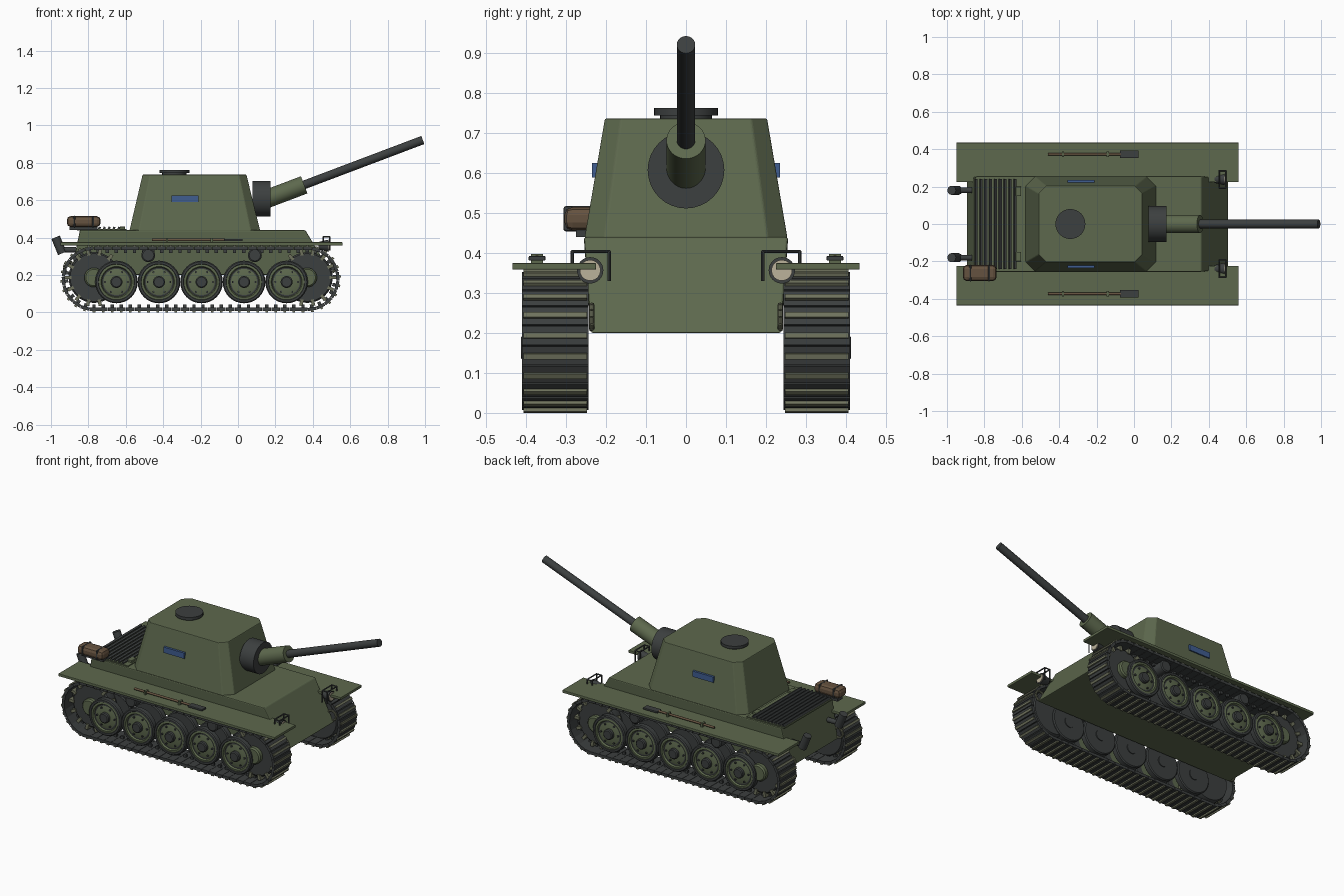
import bpy, bmesh, math
from mathutils import Matrix, Vector

if "Cube" in bpy.data.objects:
    bpy.data.objects.remove(bpy.data.objects["Cube"])


def mat(name, c):
    m = bpy.data.materials.new(name)
    m.diffuse_color = (*c, 1)
    m.use_nodes = True
    m.node_tree.nodes["Principled BSDF"].inputs["Base Color"].default_value = m.diffuse_color
    return m


GREEN = mat("green", (0.11, 0.14, 0.075))
LIGHT = mat("light_green", (0.16, 0.17, 0.11))
DARK = mat("dark_metal", (0.045, 0.05, 0.05))
BLUE = mat("blue_glass", (0.05, 0.11, 0.28))
BROWN = mat("brown", (0.13, 0.085, 0.05))
CREAM = mat("cream", (0.5, 0.45, 0.33))


def finish(name, bm, m, mirror=False, bevel=0, smooth=False):
    bmesh.ops.recalc_face_normals(bm, faces=bm.faces)
    me = bpy.data.meshes.new(name)
    bm.to_mesh(me)
    bm.free()
    me.materials.append(m)
    ob = bpy.data.objects.new(name, me)
    bpy.context.collection.objects.link(ob)
    if bevel:
        b = ob.modifiers.new("Bevel", "BEVEL")
        b.width, b.segments = bevel, 2
    if mirror:
        mm = ob.modifiers.new("Mirror", "MIRROR")
        mm.use_axis = (False, True, False)
    if smooth:
        bpy.context.view_layer.objects.active = ob
        bpy.ops.object.select_all(action="DESELECT")
        ob.select_set(True)
        bpy.ops.object.shade_smooth_by_angle(angle=math.radians(35))
    return ob


def add_box(bm, c, s, ang=0):
    bmesh.ops.create_cube(bm, size=1, matrix=Matrix.Translation(c) @ Matrix.Rotation(ang, 4, "Y")
                          @ Matrix.Diagonal((*s, 1)))


def add_rod(bm, a, b, r, r2=None, n=32):
    a, b = Vector(a), Vector(b)
    d = b - a
    bmesh.ops.create_cone(bm, cap_ends=True, segments=n, radius1=r, radius2=r if r2 is None else r2,
                          depth=d.length, matrix=Matrix.Translation((a + b) / 2)
                          @ d.to_track_quat("Z", "Y").to_matrix().to_4x4())


def boxes(name, items, m, **k):
    bm = bmesh.new()
    for i in items:
        add_box(bm, *i)
    return finish(name, bm, m, **k)


def rods(name, items, m, **k):
    bm = bmesh.new()
    for i in items:
        add_rod(bm, *i)
    return finish(name, bm, m, smooth=True, **k)


def loft(name, low, high, m, bevel):
    bm = bmesh.new()
    a, b = [[bm.verts.new(p) for p in ring] for ring in (low, high)]
    n = len(a)
    bm.faces.new(a)
    bm.faces.new(b)
    for i in range(n):
        bm.faces.new((a[i], a[(i + 1) % n], b[(i + 1) % n], b[i]))
    return finish(name, bm, m, bevel=bevel)


def lathe(name, centres, profile, m, n=32):
    # profile of (radius, y) turned about the y axis at each (x, z) centre
    bm = bmesh.new()
    for x, z in centres:
        vs = [bm.verts.new((x + r, y, z)) for r, y in profile]
        es = [bm.edges.new(p) for p in zip(vs, vs[1:])]
        bmesh.ops.spin(bm, geom=vs + es, cent=(x, 0, z), axis=(0, 1, 0), angle=math.tau, steps=n)
    bmesh.ops.remove_doubles(bm, verts=bm.verts, dist=1e-5)
    return finish(name, bm, m, mirror=True, smooth=True)


def octagon(x0, x1, w, c, z):
    return [(x0 + c, -w, z), (x1 - c, -w, z), (x1, -w + c, z), (x1, w - c, z),
            (x1 - c, w, z), (x0 + c, w, z), (x0, w - c, z), (x0, -w + c, z)]


def rect(x0, x1, w, z):
    return [(x0, -w, z), (x1, -w, z), (x1, w, z), (x0, w, z)]


# hull and turret
loft("hull", rect(-0.895, 0.505, 0.238, 0.2), rect(-0.845, 0.36, 0.256, 0.44), GREEN, 0.006)
loft("turret", octagon(-0.58, 0.118, 0.254, 0.05, 0.438), octagon(-0.51, 0.045, 0.203, 0.04, 0.737), GREEN, 0.004)
rods("turret_hatch", [((-0.34, 0, 0.745), (-0.34, 0, 0.763), 0.08), ((-0.34, 0, 0.73), (-0.34, 0, 0.75), 0.065)], DARK)
bm = bmesh.new()
add_box(bm, (-0.283, 0.226, 0.608), (0.145, 0.02, 0.036))
finish("side_window", bm, BLUE, mirror=True)

# gun
U = Vector((math.cos(math.radians(20.7)), 0, math.sin(math.radians(20.7))))
P = Vector((0.12, 0, 0.594))
rods("gun_mantlet", [((0.078, 0, 0.608), (0.175, 0, 0.608), 0.096)], DARK)
rods("gun_sleeve", [(P, P + U * 0.25, 0.049)], GREEN)
rods("gun_barrel", [(P + U * 0.2, P + U * 0.928, 0.023)], DARK)

# fenders
boxes("fender", [((-0.195, 0.33, 0.367), (1.51, 0.21, 0.017))], GREEN, mirror=True, bevel=0.003)

# tracks: links and grousers spaced along a stadium path
X0, X1, ZC, R = -0.77, 0.37, 0.18, 0.163
L = X1 - X0
TOTAL = 2 * L + math.tau * R


def path(s, off=0):
    r, arc = R + off, math.pi * R
    if s < L:
        return X0 + s, ZC - r, 0
    s -= L
    if s < arc:
        a = s / R
        return X1 + r * math.sin(a), ZC - r * math.cos(a), -a
    s -= arc
    if s < L:
        return X1 - s, ZC + r, math.pi
    a = (s - L) / R
    return X0 - r * math.sin(a), ZC + r * math.cos(a), math.pi - a


links, bars, guides = [], [], []
N = 68
for i in range(N):
    s = TOTAL * i / N
    for out, off, size in ((links, 0, (TOTAL / N * 0.96, 0.166, 0.017)), (bars, 0.011, (0.014, 0.16, 0.012)),
                           (guides, -0.015, (0.018, 0.014, 0.02))):
        x, z, a = path(s, off)
        out.append(((x, 0.3275, z), size, a))
boxes("track_links", links, DARK, mirror=True)
boxes("track_grousers", bars, LIGHT, mirror=True)
boxes("track_guides", guides, DARK, mirror=True)

# road wheels, sprockets and return rollers
road = [(-0.65 + 0.2275 * i, 0.163) for i in range(5)]
ends = [(-0.77, 0.187), (0.37, 0.187)]
lathe("outer_tyre", road, [(0.07, 0.36), (0.108, 0.36), (0.114, 0.366), (0.114, 0.395), (0.108, 0.401),
                           (0.097, 0.401), (0.09, 0.39), (0.07, 0.39)], DARK)
lathe("inner_tyre", road, [(0, 0.255), (0.108, 0.255), (0.114, 0.261), (0.114, 0.29), (0.108, 0.296), (0, 0.296)], DARK)
lathe("wheel_disc", road, [(0, 0.362), (0.095, 0.362), (0.095, 0.398), (0.083, 0.4), (0.075, 0.385),
                           (0.048, 0.392), (0, 0.392)], GREEN)
lathe("wheel_hub", road, [(0, 0.25), (0.032, 0.25), (0.032, 0.408), (0.026, 0.413), (0, 0.413)], DARK)
bolts = [((x + 0.06 * math.cos(k), 0.38, z + 0.06 * math.sin(k)), (x + 0.06 * math.cos(k), 0.397, z + 0.06 * math.sin(k)),
          0.006, 0.006, 6) for x, z in road for k in [math.tau * j / 6 for j in range(6)]]
rods("wheel_bolts", bolts, DARK, mirror=True)
lathe("sprocket", ends, [(0, 0.265), (0.13, 0.265), (0.136, 0.275), (0.136, 0.35), (0.128, 0.357), (0, 0.357)], DARK)
lathe("sprocket_cap", ends, [(0.052, 0.35), (0.052, 0.378), (0.044, 0.386), (0, 0.386)], GREEN)
boxes("sprocket_teeth", [((x + 0.138 * math.cos(k), 0.345, z + 0.138 * math.sin(k)), (0.035, 0.04, 0.018), -k)
                         for x, z in ends for k in [math.tau * j / 14 for j in range(14)]], LIGHT, mirror=True)
lathe("return_roller", [(-0.48, 0.306), (0.09, 0.306)],
      [(0, 0.23), (0.037, 0.23), (0.037, 0.385), (0.03, 0.39), (0, 0.39)], DARK)

# engine grille
boxes("grille_base", [((-0.728, 0, 0.442), (0.265, 0.49, 0.008))], GREEN)
boxes("grille_slats", [((-0.845 + 0.026 * i, 0, 0.45), (0.012, 0.48, 0.016), 0.4) for i in range(9)], DARK)
boxes("grille_hinges", [((-0.618, 0.175, 0.452), (0.03, 0.05, 0.014))], GREEN, mirror=True, bevel=0.003)

# exhausts
rods("exhaust", [((-0.975, 0.18, 0.402), (-0.94, 0.18, 0.316), 0.024), ((-0.95, 0.18, 0.335), (-0.865, 0.18, 0.335), 0.015)],
     DARK, mirror=True)

# stowed bedroll with straps
boxes("bedroll", [((-0.825, -0.262, 0.486), (0.18, 0.085, 0.058))], BROWN, bevel=0.02)
boxes("bedroll_straps", [((x, -0.262, 0.486), (0.012, 0.09, 0.063)) for x in (-0.875, -0.775)], DARK, bevel=0.008)
boxes("bedroll_bracket", [((-0.825, -0.25, 0.449), (0.15, 0.05, 0.018))], DARK)

# tools on the fenders
rods("tool_handle", [((-0.46, 0.373, 0.388), (-0.07, 0.373, 0.388), 0.007, None, 12)], BROWN, mirror=True)
boxes("tool_head", [((-0.025, 0.373, 0.387), (0.1, 0.042, 0.012))], DARK, mirror=True, bevel=0.003)
boxes("tool_clips", [((-0.38, 0.373, 0.386), (0.012, 0.03, 0.024)), ((-0.14, 0.373, 0.386), (0.012, 0.03, 0.024))],
      GREEN, mirror=True)

# headlights with guards
rods("headlight", [((0.43, 0.24, 0.357), (0.485, 0.24, 0.357), 0.02, 0.033)], DARK, mirror=True)
rods("headlight_lens", [((0.484, 0.24, 0.357), (0.49, 0.24, 0.357), 0.026)], CREAM, mirror=True)
rods("headlight_guard", [(a, b, 0.004, None, 8) for x in (0.455, 0.49) for a, b in (
    ((x, 0.192, 0.33), (x, 0.192, 0.404)), ((x, 0.285, 0.37), (x, 0.285, 0.404)), ((x, 0.19, 0.404), (x, 0.287, 0.404)))]
    + [((0.455, y, 0.404), (0.49, y, 0.404), 0.004, None, 8) for y in (0.192, 0.285)], DARK, mirror=True)

# tow hooks front and back
hooks = []
for x in (0.49, -0.9):
    pts = [(x + 0.03 * math.cos(k), 0.236, 0.24 + 0.03 * math.sin(k)) for k in [math.tau * j / 12 for j in range(13)]]
    hooks += [(a, b, 0.007, None, 8) for a, b in zip(pts, pts[1:])]
rods("tow_hook", hooks, LIGHT, mirror=True)
